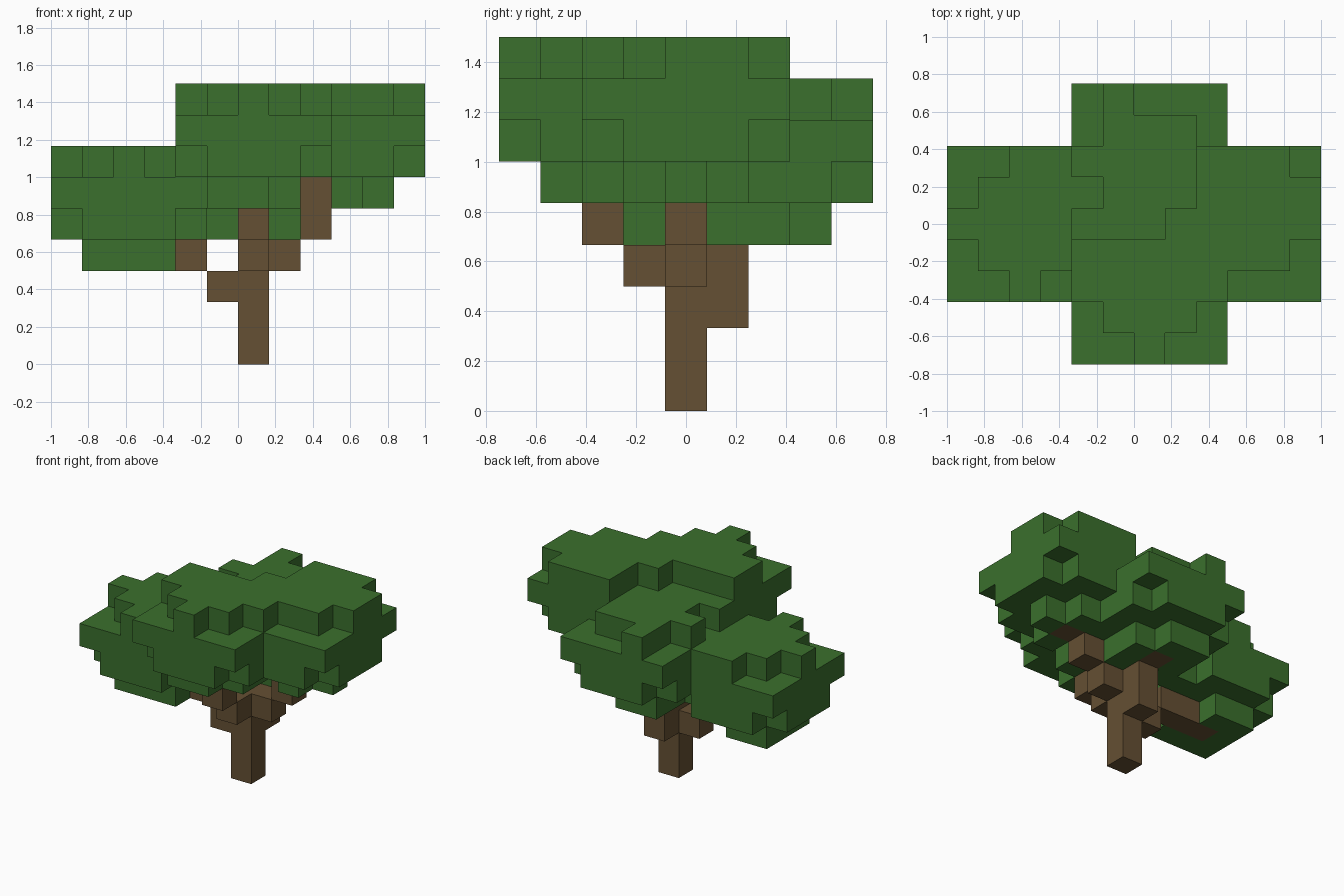
import bpy, bmesh
from mathutils import Vector

cube = bpy.data.objects.get("Cube")
if cube:
    bpy.data.objects.remove(cube)

UNIT = 1 / 6                          # edge length of one block
ORIGIN = Vector((-1, -0.75, 0))       # corner of block (0, 0, 0)


def material(name, colour):
    mat = bpy.data.materials.new(name)
    mat.use_nodes = True
    mat.diffuse_color = (*colour, 1)
    bsdf = next(n for n in mat.node_tree.nodes if n.type == 'BSDF_PRINCIPLED')
    bsdf.inputs["Base Color"].default_value = (*colour, 1)
    bsdf.inputs["Roughness"].default_value = 1
    return mat


bark = material("bark brown", (0.130, 0.080, 0.033))
leaf = material("leaf green", (0.043, 0.162, 0.026))


def crown(ci, cj, base, low_gaps, top_gaps):
    """Four block layers: small base, cut-corner layer, full layer, ragged top."""
    cells = set()
    for layer, radius in enumerate((1, 2, 2, 2)):
        for di in range(-radius, radius + 1):
            for dj in range(-radius, radius + 1):
                corner = abs(di) == 2 and abs(dj) == 2
                if layer in (1, 3) and corner:
                    continue
                if layer == 0 and (di, dj) in low_gaps:
                    continue
                if layer == 3 and (di, dj) in top_gaps:
                    continue
                cells.add((ci + di, cj + dj, base + layer))
    return cells


def build(name, cells, solid, mat):
    """Skin a set of blocks, leaving out faces hidden by neighbouring blocks."""
    bm = bmesh.new()
    for cell in sorted(cells):
        for axis in range(3):
            for sign in (-1, 1):
                near = list(cell)
                near[axis] += sign
                if tuple(near) in solid:
                    continue
                u, v = (axis + 1) % 3, (axis + 2) % 3
                loop = [(0, 0), (1, 0), (1, 1), (0, 1)][::sign]
                verts = []
                for a, b in loop:
                    p = Vector(cell)
                    p[axis] += sign > 0
                    p[u] += a
                    p[v] += b
                    verts.append(bm.verts.new(ORIGIN + p * UNIT))
                bm.faces.new(verts)
    bmesh.ops.remove_doubles(bm, verts=bm.verts, dist=0.001)
    bmesh.ops.dissolve_limit(bm, angle_limit=0.01, verts=bm.verts, edges=bm.edges)
    mesh = bpy.data.meshes.new(name)
    bm.to_mesh(mesh)
    bm.free()
    mesh.materials.append(mat)
    bpy.context.collection.objects.link(bpy.data.objects.new(name, mesh))


# Trunk and the limbs that reach into each crown
wood = {
    "trunk": {(6, 4, k) for k in range(4)},
    "right_limb": {(5, 4, 2), (4, 4, 3), (3, 4, 3), (2, 4, 3)},
    "left_limb": {(7, 4, 3), (8, 4, 4), (8, 4, 5), (9, 4, 5)},
    "front_limb": {(6, 3, 3), (6, 2, 4), (6, 2, 5)},
    "back_limb": {(6, 5, 2), (6, 5, 3), (6, 6, 4)},
}

# Four leafy crowns with their ragged gaps, as offsets from the crown centre
foliage = {
    "right_crown": crown(2, 4, 3, {(1, 1)},
                         {(-1, -2), (1, -2), (-2, -1), (-2, 1), (-1, 2)}),
    "left_crown": crown(9, 4, 5, {(-1, -1), (1, -1), (1, 1)},
                        {(0, -2), (1, -2), (2, -1), (-2, 1)}),
    "front_crown": crown(6, 2, 5, {(1, -1)},
                         {(-1, -2), (1, -2), (-2, -1), (2, -1),
                          (-1, 2), (0, 2)}),
    "back_crown": crown(6, 6, 4, {(1, 1)},
                        {(-2, 1), (-2, -1), (0, 2), (1, 2), (2, 1)}),
}

solid = set().union(*wood.values(), *foliage.values())
used = set()
for parts, mat in ((wood, bark), (foliage, leaf)):
    for name, cells in parts.items():
        build(name, cells - used, solid, mat)
        used |= cells
